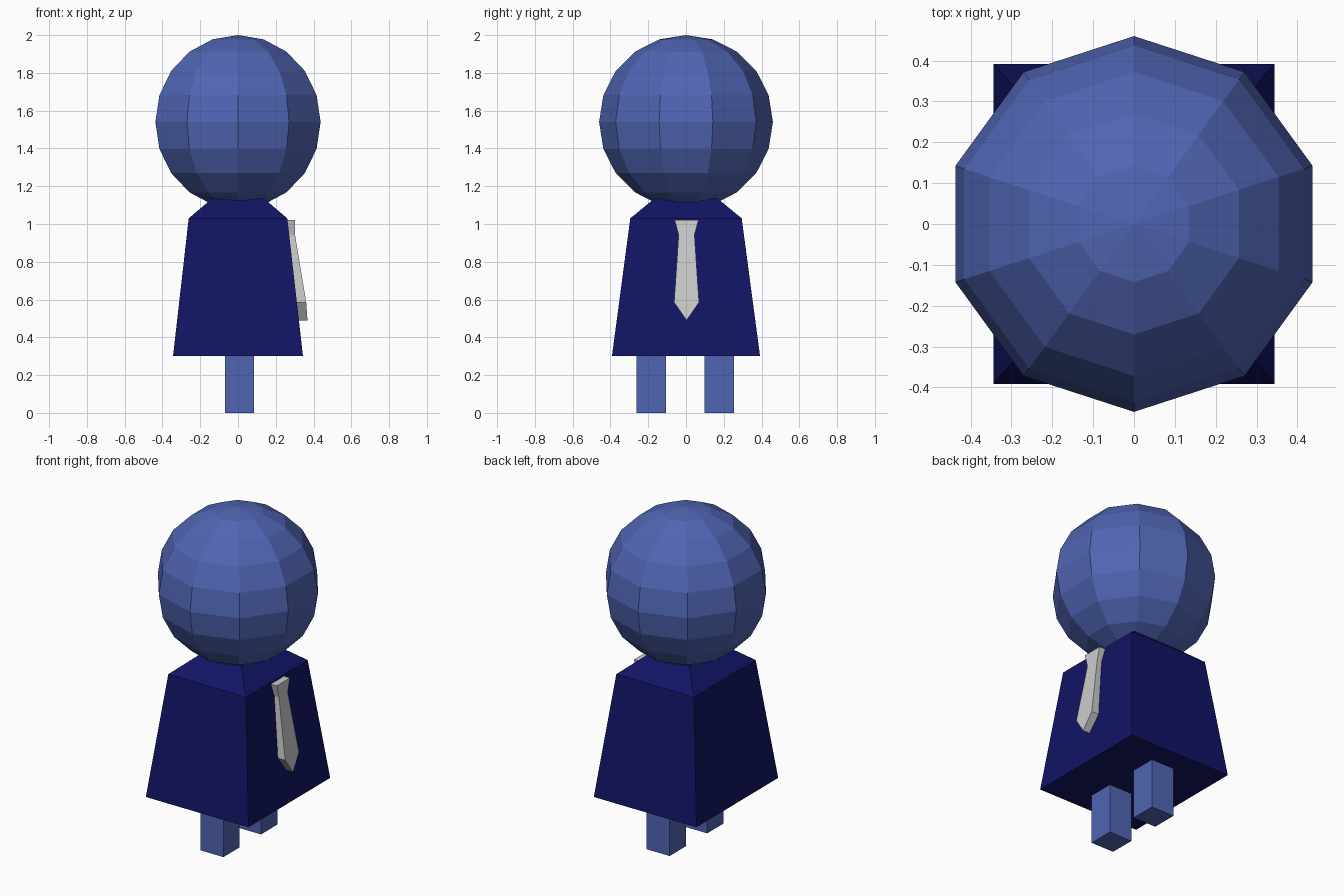
import bpy, bmesh

if "Cube" in bpy.data.objects:
    bpy.data.objects.remove(bpy.data.objects["Cube"])


def material(name, rgb):
    m = bpy.data.materials.new(name)
    m.diffuse_color = (*rgb, 1)
    m.use_nodes = True
    m.node_tree.nodes["Principled BSDF"].inputs["Base Color"].default_value = m.diffuse_color
    return m


def finish(name, bm, mat=None):
    bmesh.ops.recalc_face_normals(bm, faces=bm.faces)
    me = bpy.data.meshes.new(name)
    bm.to_mesh(me)
    bm.free()
    ob = bpy.data.objects.new(name, me)
    bpy.context.collection.objects.link(ob)
    if mat:
        me.materials.append(mat)
    return ob


def loft(name, rings, mat=None):
    """Skin a list of equal-length vertex rings and cap both ends."""
    bm = bmesh.new()
    vs = [[bm.verts.new(p) for p in r] for r in rings]
    n = len(vs[0])
    for a, b in zip(vs, vs[1:]):
        for i in range(n):
            j = (i + 1) % n
            bm.faces.new((a[i], a[j], b[j], b[i]))
    bm.faces.new(vs[0][::-1])
    bm.faces.new(vs[-1])
    return finish(name, bm, mat)


def rect(hx, hy, z, cx=0.0, cy=0.0):
    return [(cx + sx * hx, cy + sy * hy, z)
            for sx, sy in ((-1, -1), (1, -1), (1, 1), (-1, 1))]


blue = material("skin_blue", (0.08, 0.13, 0.45))
navy = material("coat_navy", (0.006, 0.007, 0.13))

# Round head, ten segments and ten rings
bm = bmesh.new()
bmesh.ops.create_uvsphere(bm, u_segments=10, v_segments=10, radius=0.46)
bmesh.ops.translate(bm, verts=bm.verts, vec=(0, 0, 1.54))
finish("head", bm, blue)

# Tapered coat with sloping shoulders
loft("coat", [rect(0.344, 0.392, 0.30), rect(0.261, 0.295, 1.03),
              rect(0.137, 0.167, 1.135)], navy)

# Two square legs
for side, label in ((-1, "left"), (1, "right")):
    cy = side * 0.18 - 0.003
    loft(label + "_leg", [rect(0.077, 0.078, z, 0.008, cy) for z in (0, 0.30)], blue)

# Necktie on the +x side: half width, height, back x, front x
rows = [(0.063, 1.02, 0.262, 0.302), (0.042, 0.942, 0.270, 0.302),
        (0.066, 0.585, 0.310, 0.361)]
tip = (0.49, 0.320, 0.368)


def tie_outline(k):
    right = [(r[2 + k], 0.003 + r[0], r[1]) for r in rows]
    left = [(r[2 + k], 0.003 - r[0], r[1]) for r in rows]
    return right + [(tip[1 + k], 0.003, tip[0])] + left[::-1]


loft("necktie", [tie_outline(0), tie_outline(1)])
